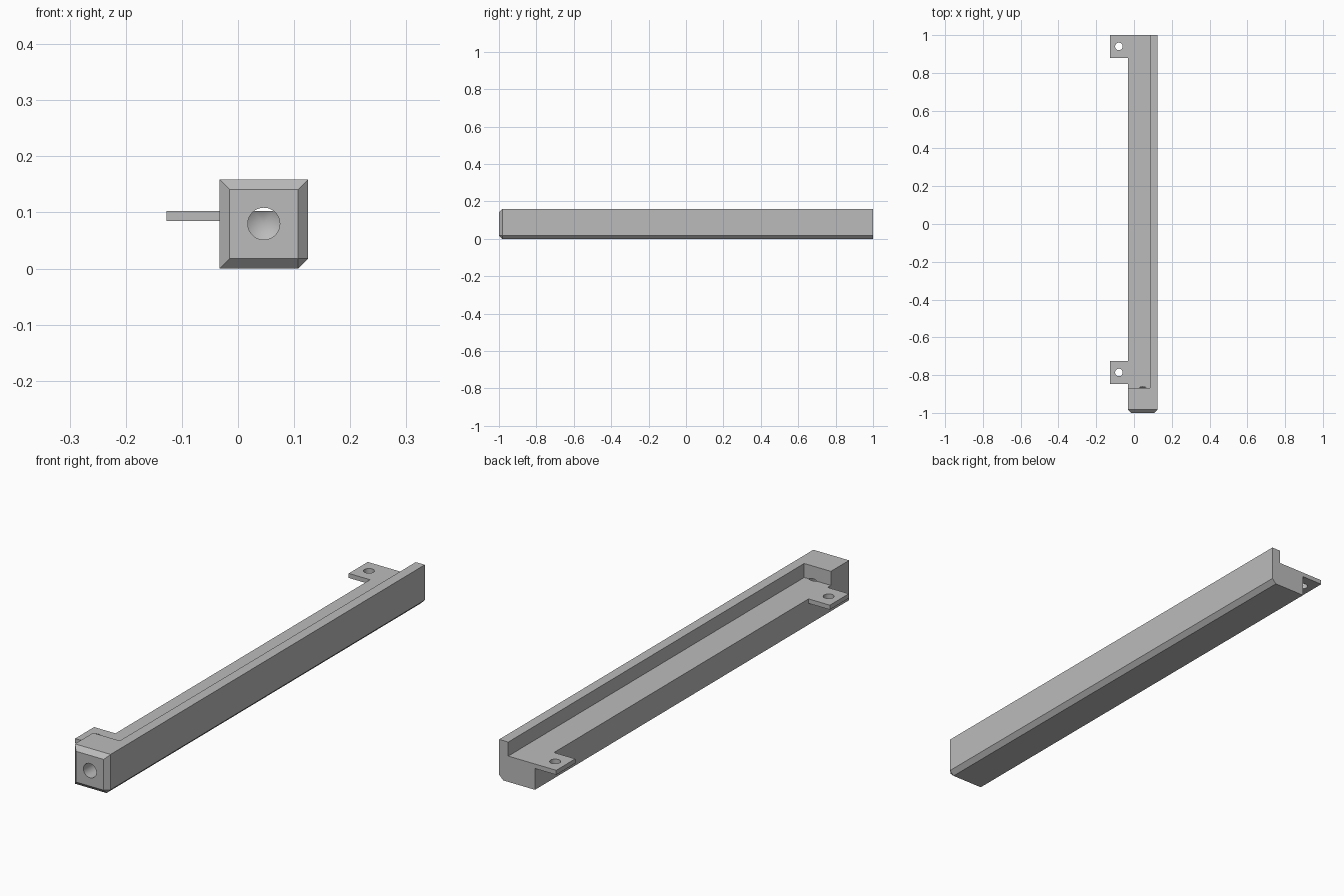
import bpy
import bmesh
from math import radians
from mathutils import Matrix

old = bpy.data.objects.get("Cube")
if old:
    bpy.data.objects.remove(old, do_unlink=True)

GREY = (0.5, 0.5, 0.5, 1.0)
grey = bpy.data.materials.new("plain grey")
grey.use_nodes = True
grey.diffuse_color = GREY
grey.node_tree.nodes["Principled BSDF"].inputs["Base Color"].default_value = GREY

# Main dimensions
X0, X1, TOP = -0.033, 0.125, 0.159
CH = 0.018              # chamfer
FLOOR = 0.103           # ledge height
BLOCK = -0.867          # rear face of the solid end block


def add_object(name, bm):
    bmesh.ops.recalc_face_normals(bm, faces=bm.faces[:])
    mesh = bpy.data.meshes.new(name)
    bm.to_mesh(mesh)
    bm.free()
    mesh.materials.append(grey)
    ob = bpy.data.objects.new(name, mesh)
    bpy.context.collection.objects.link(ob)
    return ob


def hull(name, points):
    bm = bmesh.new()
    for p in points:
        bm.verts.new(p)
    bmesh.ops.convex_hull(bm, input=bm.verts[:])
    bmesh.ops.dissolve_limit(bm, angle_limit=radians(1), verts=bm.verts[:], edges=bm.edges[:])
    return add_object(name, bm)


def box(name, xs, ys, zs):
    return hull(name, [(x, y, z) for x in xs for y in ys for z in zs])


def cone(bm, r1, r2, depth, matrix):
    bmesh.ops.create_cone(bm, cap_ends=True, segments=48, radius1=r1,
                          radius2=r2, depth=depth, matrix=matrix)


def cut(ob, cutter):
    mod = ob.modifiers.new("cut", 'BOOLEAN')
    mod.operation = 'DIFFERENCE'
    mod.solver = 'EXACT'
    mod.object = cutter
    cutter.hide_render = True
    bpy.context.view_layer.objects.active = ob
    bpy.ops.object.modifier_apply(modifier=mod.name)
    bpy.data.objects.remove(cutter, do_unlink=True)


def smooth(ob):
    bpy.ops.object.select_all(action='DESELECT')
    ob.select_set(True)
    bpy.context.view_layer.objects.active = ob
    bpy.ops.object.shade_smooth_by_angle(angle=radians(25))


# Long bar with one chamfered lower edge and a chamfered front end
profile = [(X0, 0), (X1 - CH, 0), (X1, CH), (X1, TOP), (X0, TOP)]
nose = [(x, -1, z) for x in (X0 + CH, X1 - CH) for z in (CH, TOP - CH)]
bar = hull("bar", nose + [(x, y, z) for x, z in profile for y in (CH - 1, 1)])

# Long step that leaves a side wall and the end block
cut(bar, box("step_cutter", (X0 - 0.1, 0.085), (BLOCK, 1.1), (FLOOR, 0.3)))

# Drilled blind hole with a conical tip, entering from the front
bm = bmesh.new()
R, TIP, START = 0.0285, 0.018, -1.05
hole_end = BLOCK + 0.002
rings = []
for y in (START, hole_end):
    turn = Matrix.Translation((0.046, y, 0.08)) @ Matrix.Rotation(radians(90), 4, 'X')
    rings.append(bmesh.ops.create_circle(bm, segments=48, radius=R, matrix=turn)["verts"])
bm.faces.new(rings[0])
tip = bm.verts.new((0.046, hole_end + TIP, 0.08))
for i in range(48):
    j = (i + 1) % 48
    bm.faces.new((rings[0][i], rings[0][j], rings[1][j], rings[1][i]))
    bm.faces.new((rings[1][i], rings[1][j], tip))
cut(bar, add_object("drill_cutter", bm))
smooth(bar)

# Two mounting tabs with screw holes
for name, y in (("front_tab", -0.786), ("back_tab", 0.94)):
    tab = box(name, (-0.127, X0), (y - 0.06, y + 0.06), (0.085, FLOOR))
    bm = bmesh.new()
    cone(bm, 0.02, 0.02, 0.1, Matrix.Translation((-0.08, y, FLOOR)))
    cut(tab, add_object("screw_cutter", bm))
    smooth(tab)
